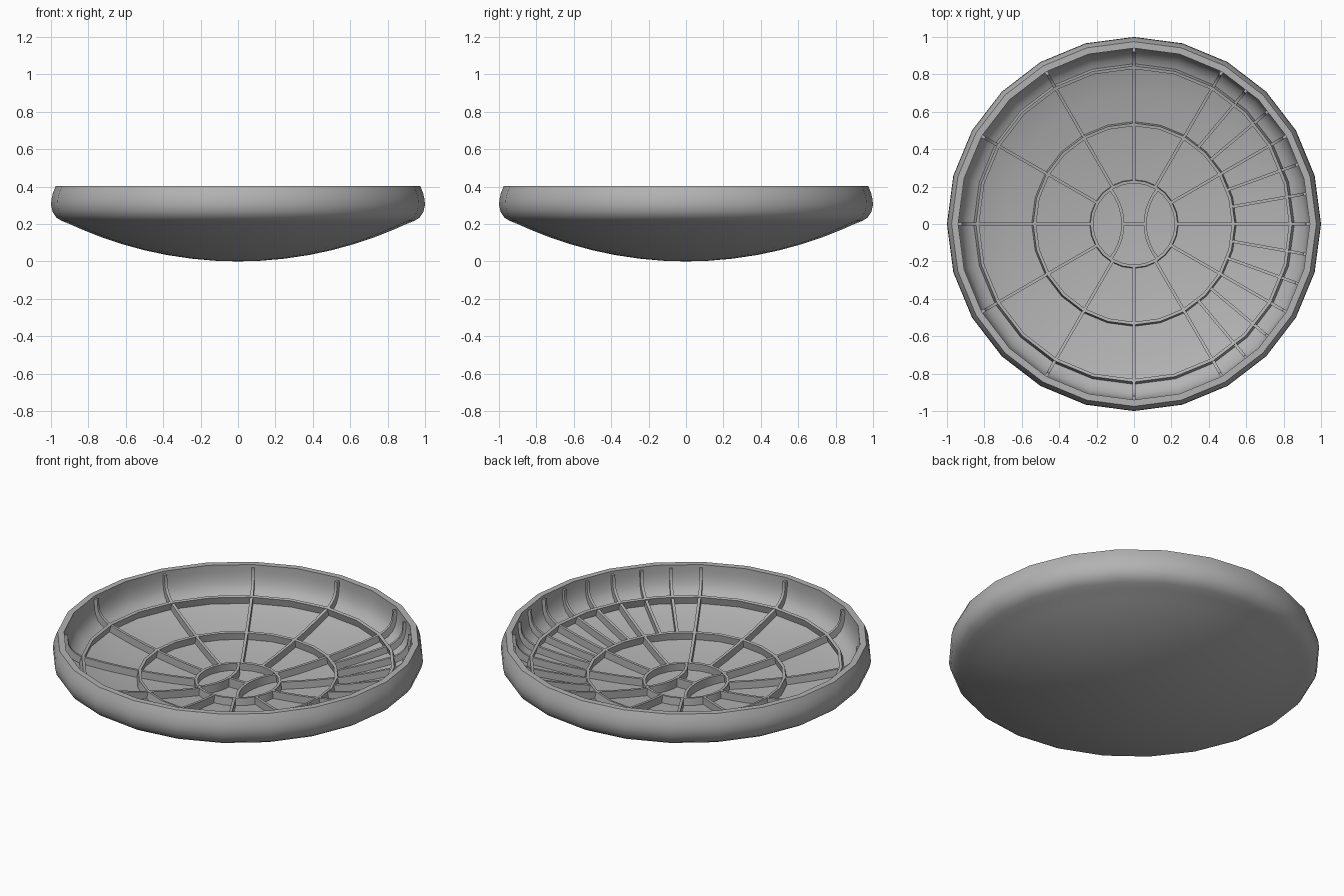
import bpy, bmesh
from math import sin, cos, pi, radians, sqrt, asin

if "Cube" in bpy.data.objects:
    bpy.data.objects.remove(bpy.data.objects["Cube"])

SEGS = 24
T = 0.016  # rib thickness

# Dark grey for the whole dish
grey = bpy.data.materials.new("dark_grey")
grey.diffuse_color = (0.45, 0.45, 0.45, 1)
grey.use_nodes = True
grey.node_tree.nodes["Principled BSDF"].inputs["Base Color"].default_value = grey.diffuse_color


def floor_z(r):
    return 0.10 + 0.165 * r * r


def rib_z(r):
    return floor_z(r) + 0.043


def finish(bm, name):
    bmesh.ops.remove_doubles(bm, verts=bm.verts, dist=1e-5)
    bmesh.ops.recalc_face_normals(bm, faces=bm.faces)
    mesh = bpy.data.meshes.new(name)
    bm.to_mesh(mesh)
    bm.free()
    mesh.materials.append(grey)
    ob = bpy.data.objects.new(name, mesh)
    bpy.context.collection.objects.link(ob)
    return ob


def lathe(name, profile, closed):
    """Spin an (r, z) profile around z in 24 segments."""
    bm = bmesh.new()
    rings = []
    for r, z in profile:
        if r == 0:
            rings.append([bm.verts.new((0, 0, z))] * SEGS)
        else:
            rings.append([bm.verts.new((r * cos(2 * pi * i / SEGS),
                                        r * sin(2 * pi * i / SEGS), z)) for i in range(SEGS)])
    pairs = list(zip(rings, rings[1:]))
    if closed:
        pairs.append((rings[-1], rings[0]))
    for a, b in pairs:
        for i in range(SEGS):
            j = (i + 1) % SEGS
            bm.faces.new(list(dict.fromkeys((a[i], a[j], b[j], b[i]))))
    return finish(bm, name)


def wall_strip(name, sections):
    """Solid strip; each section is four corner points."""
    bm = bmesh.new()
    loops = [[bm.verts.new(p) for p in s] for s in sections]
    for a, b in zip(loops, loops[1:]):
        for i in range(4):
            j = (i + 1) % 4
            bm.faces.new((a[i], a[j], b[j], b[i]))
    bm.faces.new(loops[0])
    bm.faces.new(loops[-1])
    return finish(bm, name)


# Dish shell: shallow dome underneath, rounded side, flat rim, bowl inside
R = 2.125
outer = [(r, R - sqrt(R * R - r * r)) for r in (0, .12, .25, .38, .5, .62, .73, .83, .9)]
side = [(.942, .216), (.971, .234), (.991, .264), (1, .302), (.997, .335), (.989, .368), (.975, .402)]
inner_wall = [(.94, .402), (.941, .36), (.938, .325), (.93, .292), (.914, .261), (.885, .236)]
inner = [(r, floor_z(r)) for r in (.85, .7, .54, .38, .23, .12, 0)]
lathe("dish_shell", outer + side + inner_wall + inner, False)

# Concentric ring ribs, leaning inward so they stand square to the floor
for name, r in (("inner_ring", .237), ("middle_ring", .547), ("outer_ring", .857)):
    lean = .33 * r * .043
    lathe(name, [(r + lean / 2, floor_z(r) - .02), (r - lean, rib_z(r)),
                 (r - lean - T, rib_z(r - T)), (r + lean / 2 - T, floor_z(r - T) - .02)], True)


# Radial ribs that follow the floor and climb the side wall
def radial_rib(name, deg, start):
    steps = [start + (.85 - start) * i / 5 for i in range(6)]
    low = [(r, floor_z(r) - .02) for r in steps]
    top = [(r, rib_z(r)) for r in steps]
    low += [(.90, .228), (.935, .26), (.955, .30), (.957, .34), (.95, .385)]
    top += [(.877, .278), (.899, .298), (.914, .325), (.918, .352), (.919, .385)]
    c, s = cos(radians(deg)), sin(radians(deg))

    def pt(r, w, z):
        return (r * c - w * s, r * s + w * c, z)

    h = T / 2
    wall_strip(name, [[pt(l[0], -h, l[1]), pt(l[0], h, l[1]), pt(t[0], h, t[1]), pt(t[0], -h, t[1])]
                      for l, t in zip(low, top)])


for k in range(12):
    radial_rib("main_rib", 30 * k, .225)
for deg in (-50, -40, -20, -10, 10, 20, 40, 50):
    radial_rib("extra_rib", deg, .53)

# Pair of curved ribs inside the inner ring
RA, zb, zt = .293, .09, rib_z(.235)
amax = asin(.185 / RA)
for sx in (-1, 1):
    secs = []
    for i in range(11):
        a = amax * (i / 5 - 1)
        o, n = RA + T / 2, RA - T / 2

        def p(q, z):
            return (sx * (.353 - q * cos(a)), q * sin(a), z)
        secs.append([p(n, zb), p(o, zb), p(o, zt), p(n, zt)])
    wall_strip("curved_rib", secs)

# Short bar joining the curved ribs
wall_strip("centre_bar", [[(x, -T / 2, zb), (x, T / 2, zb), (x, T / 2, zt), (x, -T / 2, zt)]
                          for x in (-.06, .06)])

# Smooth shading with crisp edges
for ob in bpy.context.collection.objects:
    ob.select_set(True)
    bpy.context.view_layer.objects.active = ob
bpy.ops.object.shade_smooth_by_angle(angle=radians(35))
